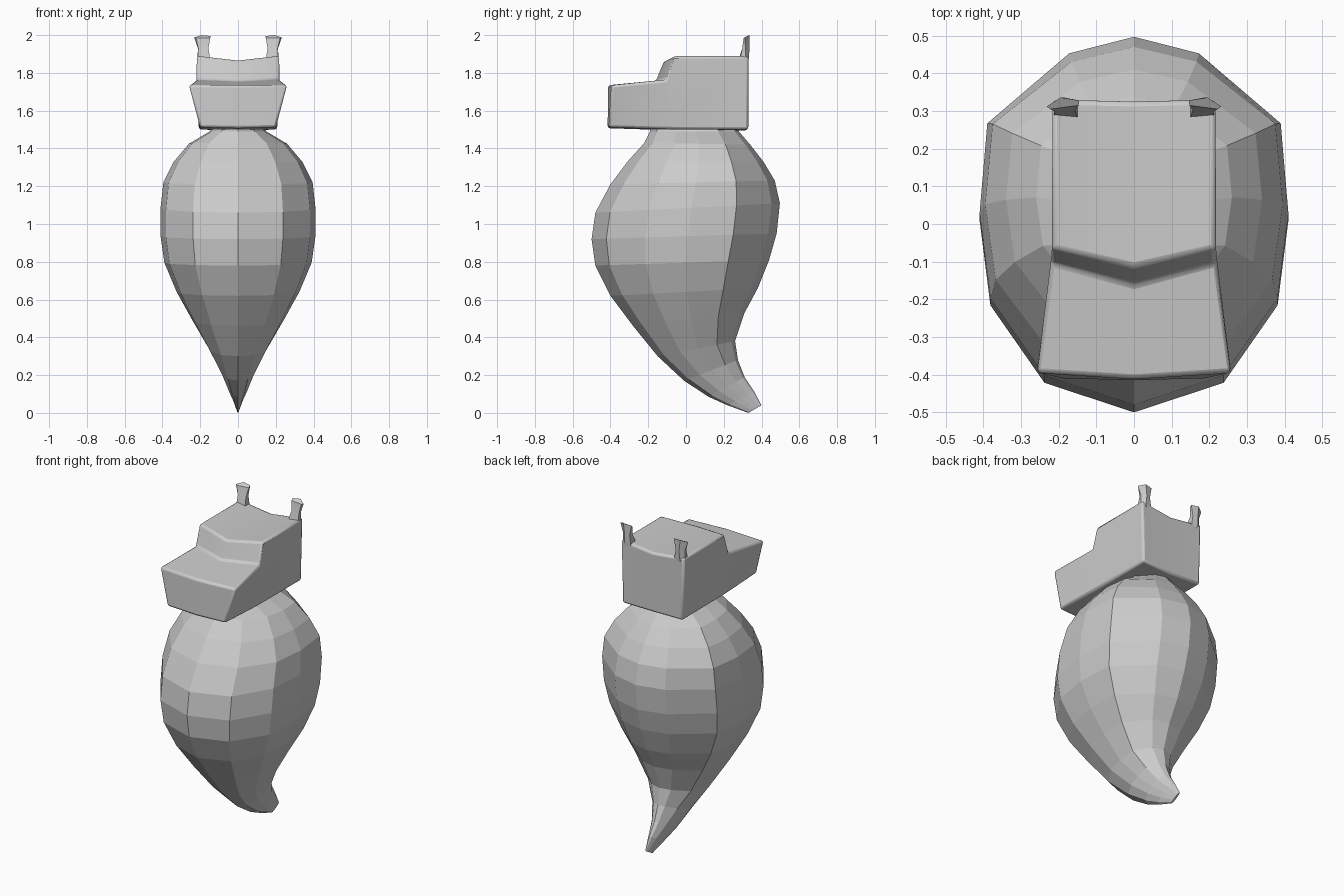
import bpy, bmesh, math

if "Cube" in bpy.data.objects:
    bpy.data.objects.remove(bpy.data.objects["Cube"])


def finish(name, bm):
    bmesh.ops.recalc_face_normals(bm, faces=bm.faces)
    me = bpy.data.meshes.new(name)
    bm.to_mesh(me)
    bm.free()
    ob = bpy.data.objects.new(name, me)
    bpy.context.collection.objects.link(ob)
    return ob


def loft(name, rings):
    """Skin a list of closed point rings and cap both ends."""
    bm = bmesh.new()
    rows = [[bm.verts.new(p) for p in r] for r in rings]
    n = len(rows[0])
    for a, b in zip(rows, rows[1:]):
        for i in range(n):
            j = (i + 1) % n
            bm.faces.new((a[i], a[j], b[j], b[i]))
    bm.faces.new(rows[0])
    bm.faces.new(rows[-1])
    return finish(name, bm)


def smooth(ob, angle):
    bpy.ops.object.select_all(action='DESELECT')
    ob.select_set(True)
    bpy.context.view_layer.objects.active = ob
    bpy.ops.object.shade_smooth_by_angle(angle=math.radians(angle))


# Body: 12-sided tilted rings (front y, z, back y, z, half width)
body_rings = [
    (-.19, 1.52, .27, 1.52, .13), (-.19, 1.49, .28, 1.49, .15),
    (-.22, 1.43, .34, 1.42, .26), (-.31, 1.33, .41, 1.33, .34),
    (-.40, 1.21, .47, 1.23, .395), (-.48, 1.06, .497, 1.11, .41),
    (-.50, .92, .48, .95, .41), (-.48, .78, .44, .81, .39),
    (-.40, .62, .38, .66, .325), (-.28, .46, .31, .53, .245),
    (-.15, .30, .26, .38, .155), (-.01, .17, .275, .28, .09),
    (.12, .085, .31, .19, .052), (.22, .04, .36, .115, .026),
    (.33, .0, .40, .04, .006),
]
half = [(0, -1), (.58, -.84), (.93, -.42), (1, .04), (.95, .53), (.42, .91), (0, 1)]
section = half + [(-x, t) for x, t in half[-2:0:-1]]
loft("body", [[(x * w,
                yf + (yb - yf) * (t + 1) / 2,
                zf + (zb - zf) * (t + 1) / 2) for x, t in section]
              for yf, zf, yb, zb, w in body_rings])

# Head: stepped side profile, centre line (y, z) and edge line (x, y, z)
centre = [(-.415, 1.507), (-.412, 1.735), (-.16, 1.755), (-.115, 1.865),
          (.325, 1.865), (.325, 1.495), (-.10, 1.497)]
edge = [(.20, -.41, 1.512), (.262, -.395, 1.735), (.222, -.10, 1.765), (.217, -.065, 1.89),
        (.217, .33, 1.89), (.207, .33, 1.50), (.207, -.10, 1.502)]
bm = bmesh.new()
mid = [bm.verts.new((0, y, z)) for y, z in centre]
for s in (-1, 1):
    side = [bm.verts.new((s * x, y, z)) for x, y, z in edge]
    for i in range(7):
        j = (i + 1) % 7
        bm.faces.new((mid[i], mid[j], side[j], side[i]))
    bm.faces.new([side[k] for k in (0, 1, 2, 6)])
    bm.faces.new([side[k] for k in (2, 3, 4, 5, 6)])
head = finish("head", bm)
bev = head.modifiers.new("soft_edges", 'BEVEL')
bev.width = .013
bev.segments = 2
bev.limit_method = 'ANGLE'
bev.angle_limit = math.radians(35)
smooth(head, 30)

# Ears: small flared posts on the rear corners
ear = [
    [(.15, .283, 1.86), (.213, .283, 1.86), (.215, .31, 1.86), (.19, .33, 1.86), (.15, .328, 1.86)],
    [(.15, .285, 1.89), (.212, .29, 1.89), (.214, .315, 1.89), (.19, .334, 1.89), (.152, .328, 1.89)],
    [(.157, .302, 1.93), (.21, .298, 1.93), (.212, .315, 1.93), (.187, .336, 1.93), (.158, .328, 1.93)],
    [(.147, .315, 1.985), (.222, .305, 1.985), (.232, .312, 1.987), (.195, .336, 2.0), (.146, .328, 1.995)],
]
for label, s in (("left", -1), ("right", 1)):
    smooth(loft(label + "_ear", [[(s * x, y, z) for x, y, z in r] for r in ear]), 30)
